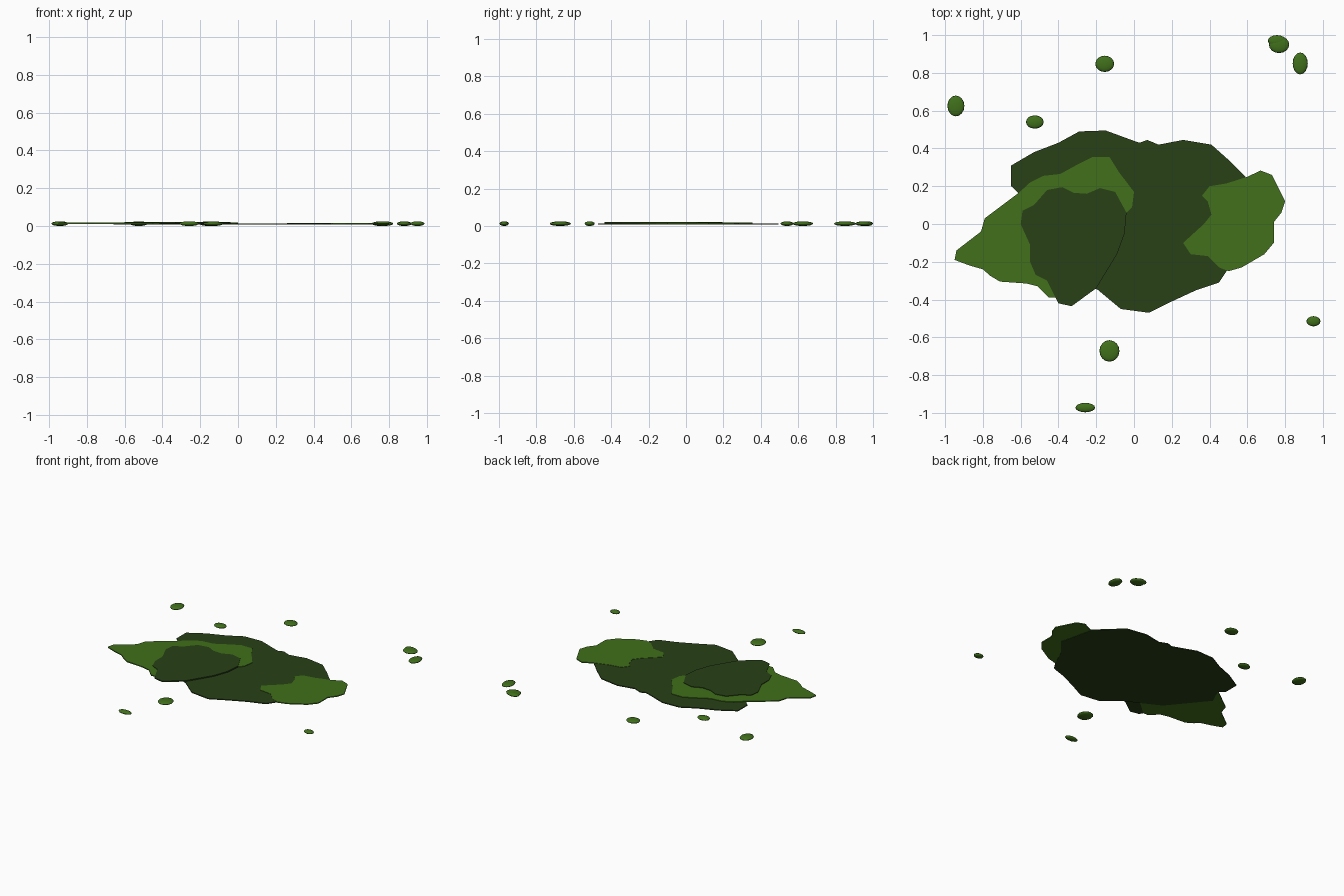
import bpy, bmesh


def material(name, color):
    m = bpy.data.materials.new(name)
    m.diffuse_color = (*color, 1)
    return m


DARK = material("dark_moss", (0.021, 0.052, 0.008))
LIGHT = material("light_moss", (0.052, 0.163, 0.011))


def slab(name, outline, z0, z1, mat):
    """Thin flat patch from a top-view outline."""
    bm = bmesh.new()
    face = bm.faces.new([bm.verts.new((x, y, z0)) for x, y in outline])
    ext = bmesh.ops.extrude_face_region(bm, geom=[face])
    for v in ext["geom"]:
        if isinstance(v, bmesh.types.BMVert):
            v.co.z = z1
    bmesh.ops.triangulate(bm, faces=[f for f in bm.faces if len(f.verts) > 4])
    bmesh.ops.recalc_face_normals(bm, faces=bm.faces)
    me = bpy.data.meshes.new(name)
    bm.to_mesh(me)
    bm.free()
    me.materials.append(mat)
    bpy.context.collection.objects.link(bpy.data.objects.new(name, me))


# Large dark patch underneath
slab("base_patch", [
    (-0.65, 0.31), (-0.53, 0.38), (-0.40, 0.43), (-0.29, 0.49), (-0.15, 0.495),
    (0, 0.44), (0.03, 0.43), (0.07, 0.445), (0.13, 0.42), (0.26, 0.445),
    (0.41, 0.42), (0.50, 0.34), (0.59, 0.25), (0.62, 0.12), (0.65, 0),
    (0.55, -0.12), (0.49, -0.25), (0.45, -0.31), (0.33, -0.35), (0.20, -0.41),
    (0.08, -0.47), (-0.07, -0.45), (-0.19, -0.35), (-0.44, -0.22),
    (-0.66, 0.05), (-0.61, 0.16), (-0.65, 0.20)], 0.007, 0.014, DARK)

# Light patch on the right
slab("right_light_patch", [
    (0.60, 0.25), (0.49, 0.215), (0.40, 0.20), (0.36, 0.15), (0.39, 0.12),
    (0.41, 0.05), (0.37, 0), (0.26, -0.10), (0.30, -0.16), (0.39, -0.17),
    (0.45, -0.23), (0.50, -0.25), (0.57, -0.23), (0.69, -0.16), (0.74, -0.10),
    (0.74, 0.01), (0.78, 0.06), (0.80, 0.12), (0.73, 0.26), (0.67, 0.283)],
    0.009, 0.016, LIGHT)

# Light patch on the left
slab("left_light_patch", [
    (-0.95, -0.19), (-0.94, -0.14), (-0.81, -0.04), (-0.79, 0.03),
    (-0.61, 0.165), (-0.55, 0.22), (-0.48, 0.255), (-0.39, 0.265),
    (-0.29, 0.32), (-0.22, 0.355), (-0.13, 0.355), (-0.08, 0.275), (0, 0.17),
    (-0.01, 0.09), (-0.04, 0.06), (-0.10, -0.08), (-0.25, -0.25),
    (-0.41, -0.39), (-0.45, -0.39), (-0.51, -0.33), (-0.57, -0.315),
    (-0.71, -0.305), (-0.76, -0.275), (-0.80, -0.24), (-0.87, -0.22)],
    0.011, 0.018, LIGHT)

# Dark patch on top of the left light patch
slab("upper_dark_patch", [
    (-0.59, 0.07), (-0.53, 0.10), (-0.46, 0.18), (-0.38, 0.195),
    (-0.32, 0.165), (-0.25, 0.16), (-0.18, 0.19), (-0.10, 0.17),
    (-0.04, 0.06), (-0.05, -0.05), (-0.09, -0.16), (-0.20, -0.34),
    (-0.33, -0.435), (-0.40, -0.42), (-0.46, -0.30), (-0.52, -0.27),
    (-0.55, -0.20), (-0.55, -0.11), (-0.60, 0)], 0.014, 0.022, DARK)

# Loose droplets: x, y, radius x, radius y
for i, (x, y, rx, ry) in enumerate([
        (-0.943, 0.625, 0.045, 0.055), (-0.525, 0.54, 0.047, 0.035),
        (-0.155, 0.848, 0.05, 0.043), (0.757, 0.97, 0.048, 0.03),
        (0.768, 0.95, 0.054, 0.045), (0.88, 0.85, 0.04, 0.058),
        (0.95, -0.515, 0.037, 0.027), (-0.13, -0.672, 0.053, 0.057),
        (-0.258, -0.972, 0.052, 0.025)]):
    bpy.ops.mesh.primitive_uv_sphere_add(segments=16, ring_count=8, radius=1,
                                         location=(x, y, 0.0125))
    ob = bpy.context.object
    ob.name = f"droplet_{i + 1}"
    ob.scale = (rx, ry, 0.0125)
    bpy.ops.object.transform_apply(location=False, rotation=False, scale=True)
    ob.data.materials.append(LIGHT)
    bpy.ops.object.shade_smooth()
